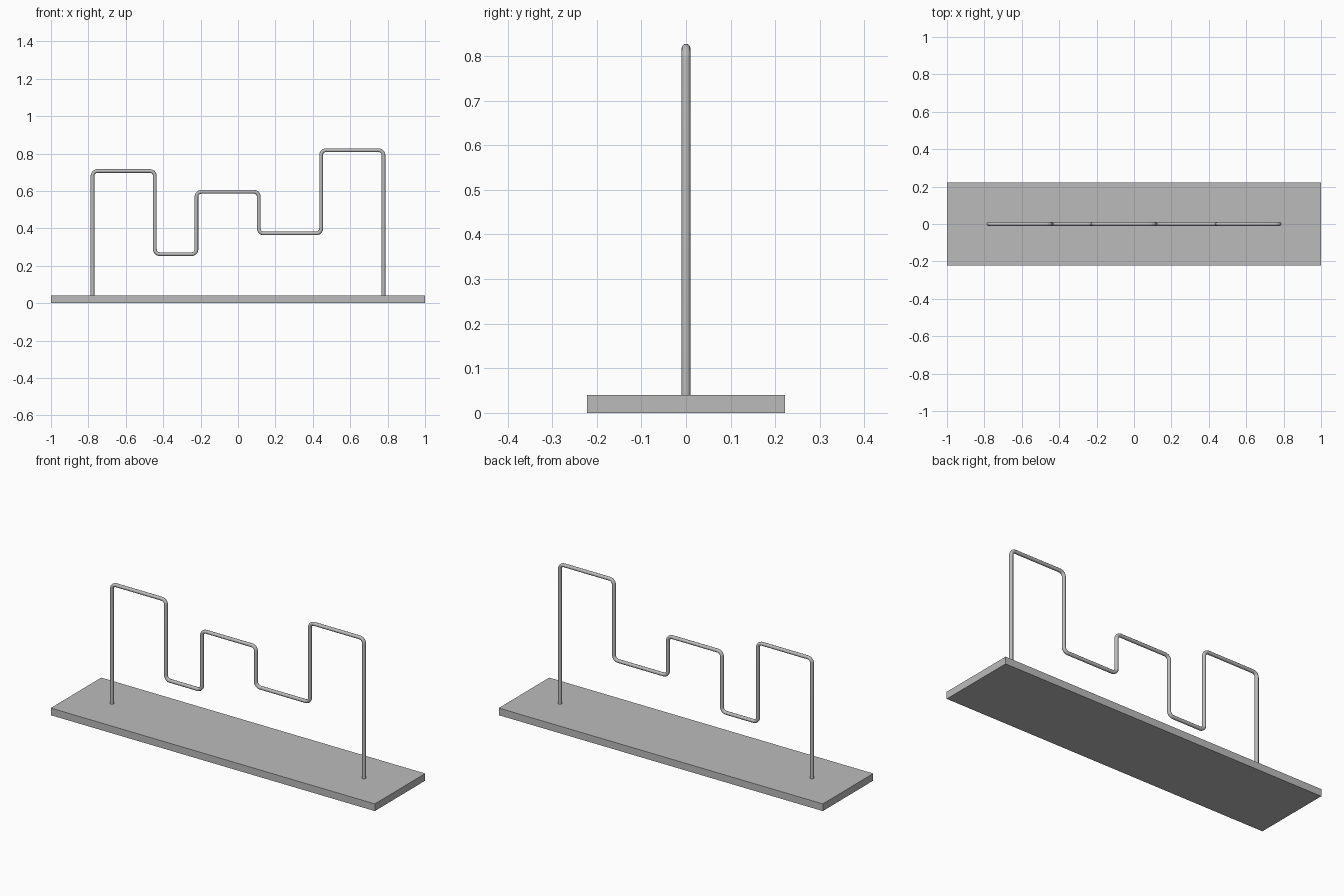
import bpy
import math
from mathutils import Vector

cube = bpy.data.objects.get("Cube")
if cube:
    bpy.data.objects.remove(cube, do_unlink=True)

# Single grey finish
grey = bpy.data.materials.new("plain_grey")
grey.use_nodes = True
colour = (0.5, 0.5, 0.5, 1)
grey.diffuse_color = colour
grey.node_tree.nodes["Principled BSDF"].inputs["Base Color"].default_value = colour

UNIT = 1 / 9          # spacing of the wire layout
BASE_TOP = 0.04
WIRE_RADIUS = 0.01
BEND_RADIUS = 0.026
BEND_STEPS = 6

# Base slab
bpy.ops.mesh.primitive_cube_add(size=1, location=(0, 0, BASE_TOP / 2))
base = bpy.context.object
base.name = "base_board"
base.scale = (2, 4 * UNIT, BASE_TOP)
bpy.ops.object.transform_apply(location=False, rotation=False, scale=True)
base.data.materials.append(grey)

# Wire corners in layout units: x across, height above the board
posts = [-7, -4, -2, 1, 4, 7]
levels = [6.18, 2.18, 5.18, 3.18, 7.18]
levels = [round(level) for level in levels]
corners = [(posts[0], -0.1)]
for i, level in enumerate(levels):
    corners += [(posts[i], level), (posts[i + 1], level)]
corners.append((posts[-1], -0.1))
corners = [Vector((x * UNIT, 0, BASE_TOP + z * UNIT)) for x, z in corners]


def rounded_path(points, radius, steps):
    """Replace each inner corner with a quarter-circle bend."""
    path = [points[0]]
    for before, corner, after in zip(points, points[1:], points[2:]):
        d_in = (corner - before).normalized()
        d_out = (after - corner).normalized()
        centre = corner + radius * (d_out - d_in)
        for s in range(steps + 1):
            a = math.pi / 2 * s / steps
            path.append(centre + radius * (d_in * math.sin(a) - d_out * math.cos(a)))
    return path + [points[-1]]


# Bent wire
curve = bpy.data.curves.new("bent_wire", "CURVE")
curve.dimensions = "3D"
curve.bevel_depth = WIRE_RADIUS
curve.bevel_resolution = 4
curve.use_fill_caps = True
path = rounded_path(corners, BEND_RADIUS, BEND_STEPS)
spline = curve.splines.new("POLY")
spline.points.add(len(path) - 1)
for point, co in zip(spline.points, path):
    point.co = (*co, 1)
curve.materials.append(grey)
wire = bpy.data.objects.new("bent_wire", curve)
bpy.context.collection.objects.link(wire)

bpy.ops.object.select_all(action="DESELECT")
wire.select_set(True)
bpy.context.view_layer.objects.active = wire
bpy.ops.object.convert(target="MESH")
bpy.ops.object.shade_smooth_by_angle(angle=math.radians(40))
